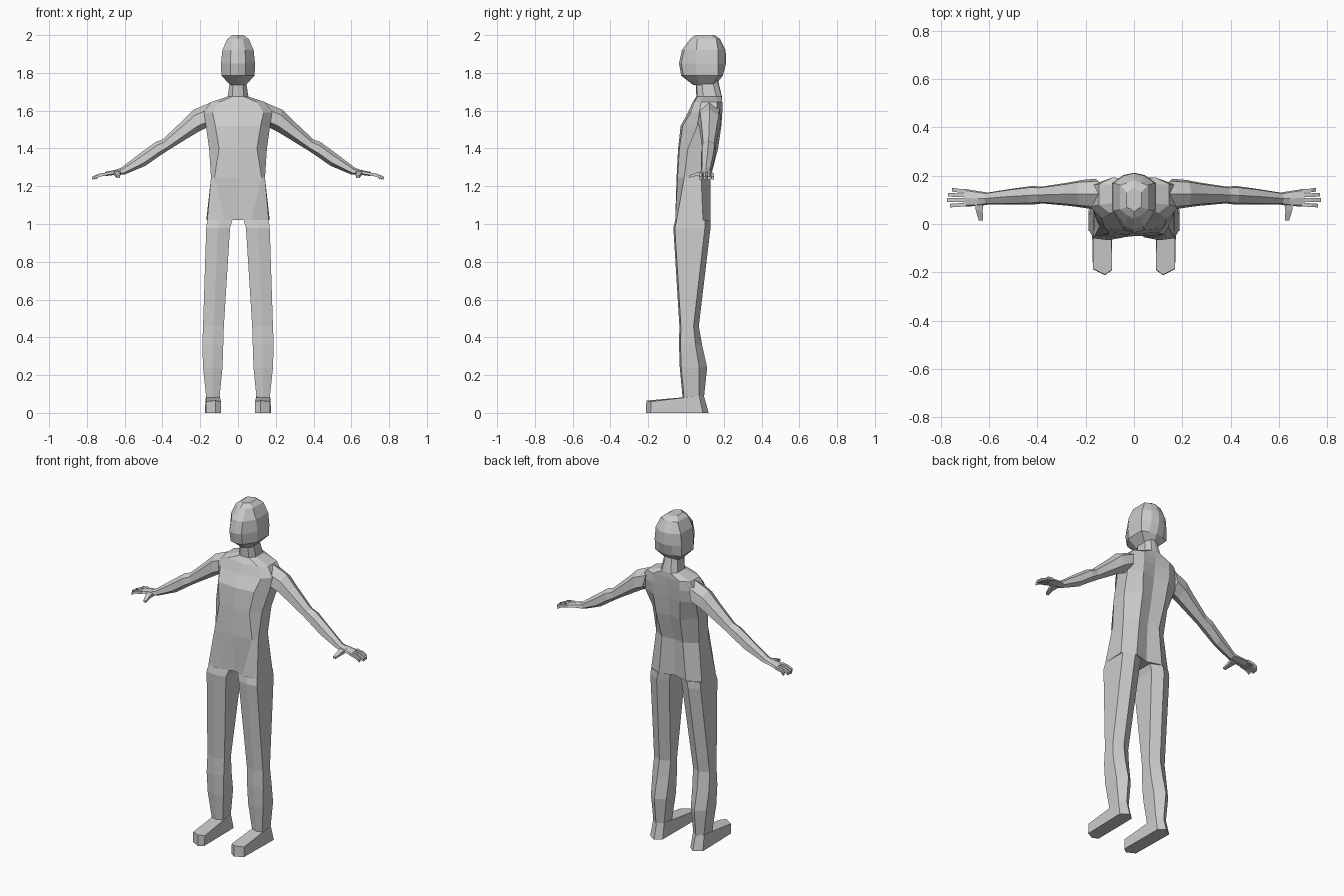
import bpy, bmesh
from mathutils import Vector

grey = bpy.data.materials.new("plain_grey")
grey.diffuse_color = (0.6, 0.6, 0.6, 1)


def loft(name, rings, cap_start=True, cap_end=True, mirror=False):
    """Skin a list of equal-length rings with flat quads."""
    bm = bmesh.new()
    vs = [[bm.verts.new(p) for p in r] for r in rings]
    n = len(vs[0])
    for a, b in zip(vs, vs[1:]):
        for i in range(n):
            j = (i + 1) % n
            bm.faces.new((a[i], a[j], b[j], b[i]))
    if cap_start:
        bm.faces.new(vs[0])
    if cap_end:
        bm.faces.new(vs[-1])
    if mirror:
        dup = bmesh.ops.duplicate(bm, geom=bm.verts[:] + bm.edges[:] + bm.faces[:])
        for v in dup["geom"]:
            if isinstance(v, bmesh.types.BMVert):
                v.co.x = -v.co.x
    bmesh.ops.recalc_face_normals(bm, faces=bm.faces[:])
    me = bpy.data.meshes.new(name)
    bm.to_mesh(me)
    bm.free()
    me.materials.append(grey)
    ob = bpy.data.objects.new(name, me)
    bpy.context.collection.objects.link(ob)
    return ob


def sym(z, half):
    """Full ring from a half outline running front centre to back centre."""
    return [(x, y, z) for x, y in half] + [(-x, y, z) for x, y in half[-2:0:-1]]


# torso with neck
torso = [
    (1.02, [(0, -.035), (.07, -.057), (.163, -.05), (.168, .09), (.09, .13), (0, .105)]),
    (1.245, [(0, -.05), (.125, -.045), (.143, -.01), (.143, .08), (.07, .13), (0, .115)]),
    (1.40, [(0, -.042), (.10, -.035), (.153, .01), (.153, .10), (.08, .17), (0, .15)]),
    (1.52, [(0, -.028), (.12, -.018), (.17, .06), (.17, .15), (.09, .187), (0, .17)]),
    (1.59, [(0, .01), (.135, .025), (.18, .07), (.18, .16), (.09, .192), (0, .18)]),
    (1.645, [(0, .035), (.10, .045), (.145, .08), (.145, .165), (.09, .192), (0, .188)]),
    (1.675, [(0, .055), (.03, .06), (.055, .09), (.055, .16), (.03, .188), (0, .19)]),
    (1.76, [(0, .05), (.025, .055), (.042, .085), (.042, .14), (.02, .165), (0, .17)]),
]
loft("torso", [sym(z, h) for z, h in torso], cap_end=False)

# head: z, half width, front y, cheek y, rear side y, back y
head = [
    (1.735, .04, .04, .07, .14, .155), (1.785, .088, -.025, .055, .17, .195),
    (1.85, .09, -.037, .055, .17, .212), (1.92, .083, -.022, .055, .17, .21),
    (1.98, .057, .022, .06, .16, .18), (2.0, .03, .05, .07, .13, .15),
]
loft("head", [sym(z, [(0, f), (w * .45, f + .012), (w, c), (w, r), (w * .5, b - .01), (0, b)])
              for z, w, f, c, r, b in head])

# legs: z, inner x, outer x, front y, side back y, rearmost y
leg = [
    (1.02, .03, .163, -.057, .10, .13), (.98, .042, .168, -.067, .10, .13),
    (.46, .075, .185, -.035, .04, .068), (.36, .078, .189, -.037, .05, .085),
    (.24, .082, .185, -.033, .07, .112), (.08, .098, .168, -.018, .07, .095),
]
loft("legs", [[(i, f + .012, z), ((i + o) / 2, f, z), (o, f + .008, z),
               (o, s, z), ((i + o) / 2, b, z), (i, s, z)]
              for z, i, o, f, s, b in leg], mirror=True)

# feet: outline at the sole and at the sloping top
sole = [(.09, -.19), (.12, -.212), (.17, -.187), (.176, .09), (.13, .12), (.092, .09)]
top = [(.09, -.188, .06), (.12, -.21, .065), (.17, -.185, .06),
       (.17, .07, .09), (.13, .095, .09), (.097, .07, .09)]
loft("feet", [[(x, y, 0) for x, y in sole], top], mirror=True)

# arms and palms: top x z, bottom x z, front y, back y
arm = [
    (.14, 1.645, .165, 1.51, .06, .187), (.235, 1.605, .21, 1.488, .068, .182),
    (.29, 1.55, .26, 1.458, .075, .172), (.40, 1.447, .37, 1.39, .085, .155),
    (.435, 1.435, .42, 1.357, .08, .157), (.52, 1.373, .49, 1.308, .08, .147),
    (.62, 1.297, .60, 1.262, .08, .13), (.645, 1.288, .635, 1.262, .075, .135),
    (.705, 1.275, .70, 1.254, .072, .145),
]


def arm_ring(tx, tz, bx, bz, f, b):
    t, d = Vector((tx, 0, tz)), Vector((bx - tx, 0, bz - tz))
    return [t + d * k + Vector((0, f + (b - f) * s, 0))
            for k, s in ((0, .5), (.25, .08), (.75, 0), (1, .5), (.75, 1), (.25, .92))]


loft("arms", [arm_ring(*a) for a in arm], mirror=True)

# fingers: root y, tip y, tip x
for k, (y0, y1, x1) in enumerate([(.08, .076, .76), (.099, .099, .773),
                                  (.118, .121, .77), (.136, .142, .752)]):
    rings = [[(x, y + sy * .0075, z + sz * .008) for sy, sz in ((-1, -1), (1, -1), (1, 1), (-1, 1))]
             for x, y, z in ((.695, y0, 1.265), (.735, (y0 + y1) / 2, 1.258), (x1, y1, 1.243))]
    loft("finger_%d" % (k + 1), rings, mirror=True)

# thumbs
thumb = [(.64, .10, 1.272, .02), (.64, .055, 1.264, .014), (.633, .015, 1.25, .009)]
loft("thumbs", [[(x + sx * w, y, z + sz * w * .6) for sx, sz in ((-1, -1), (1, -1), (1, 1), (-1, 1))]
                for x, y, z, w in thumb], mirror=True)
